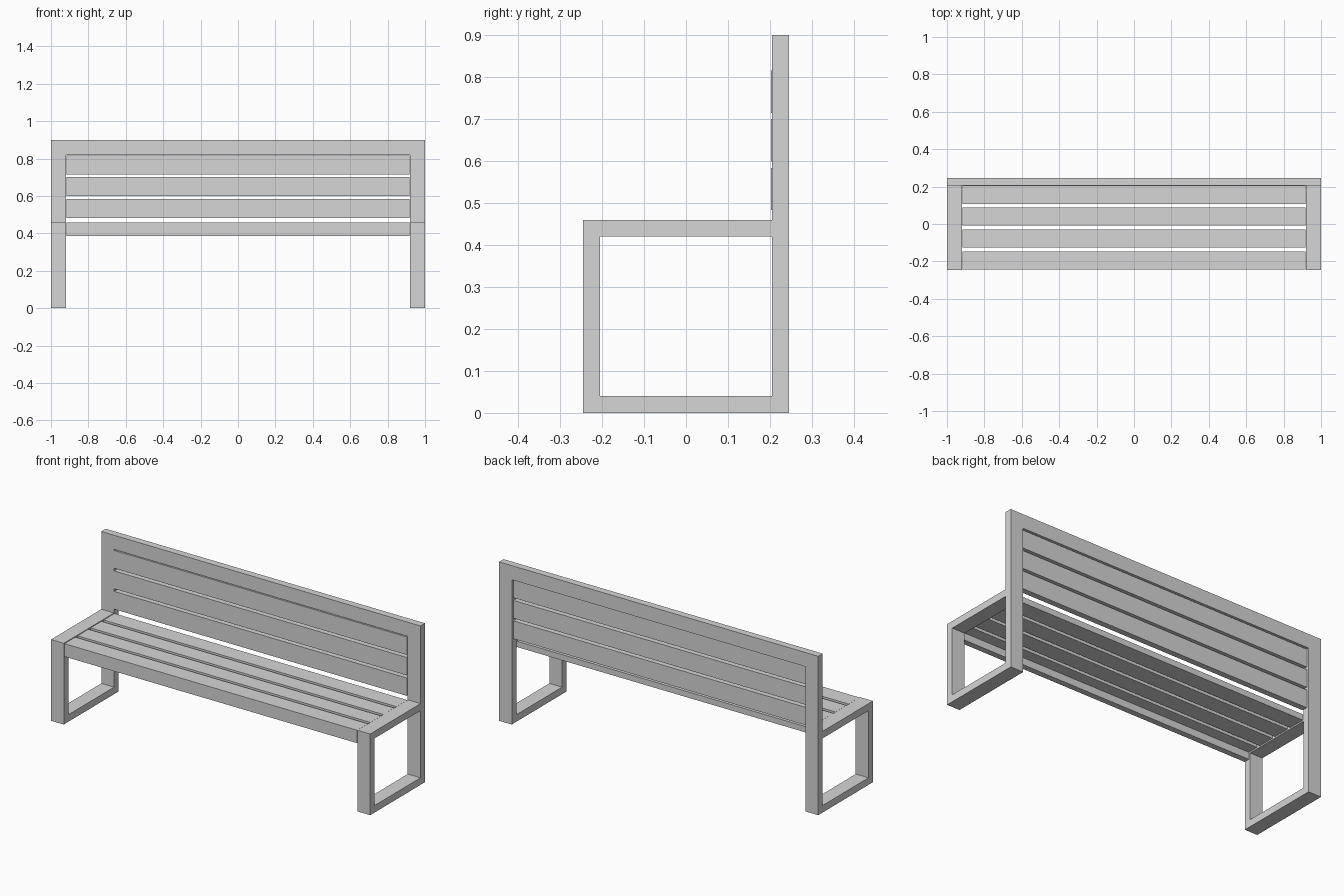
import bpy
import bmesh
from mathutils import Vector

cube = bpy.data.objects.get("Cube")
if cube:
    bpy.data.objects.remove(cube, do_unlink=True)

# Single pale grey finish
grey = bpy.data.materials.new("pale_grey")
grey.use_nodes = True
COLOUR = (0.67, 0.67, 0.67, 1)
grey.diffuse_color = COLOUR
grey.node_tree.nodes["Principled BSDF"].inputs["Base Color"].default_value = COLOUR

W, D, H = 1.0, 0.245, 0.9        # half width, half depth, height
POST, BAR = 0.08, 0.04           # post width, bar thickness
SEAT = 0.46                      # seat height
INNER = W - POST                 # inside face of the end frames
SLAT = INNER - 0.003             # half length of the slats, with a fine joint
BACK = D - BAR                   # front plane of the back frame


def prism(name, outline, push):
    """Extrude a closed flat outline along a vector."""
    bm = bmesh.new()
    face = bm.faces.new([bm.verts.new(p) for p in outline])
    ext = bmesh.ops.extrude_face_region(bm, geom=[face])
    moved = [v for v in ext["geom"] if isinstance(v, bmesh.types.BMVert)]
    bmesh.ops.translate(bm, verts=moved, vec=Vector(push))
    bmesh.ops.recalc_face_normals(bm, faces=bm.faces)
    mesh = bpy.data.meshes.new(name)
    bm.to_mesh(mesh)
    bm.free()
    mesh.materials.append(grey)
    obj = bpy.data.objects.new(name, mesh)
    bpy.context.collection.objects.link(obj)


def slat(name, y0, y1, z0, z1):
    """Board running between the two end frames."""
    outline = [(-SLAT, y0, z0), (-SLAT, y1, z0), (-SLAT, y1, z1), (-SLAT, y0, z1)]
    prism(name, outline, (2 * SLAT, 0, 0))


# Back frame: both rear posts and the top rail in one piece
RAIL = H - POST
arch = [(-W, 0), (-W, H), (W, H), (W, 0), (INNER, 0),
        (INNER, RAIL), (-INNER, RAIL), (-INNER, 0)]
prism("back_frame", [(x, BACK, z) for x, z in arch], (0, BAR, 0))

# End frames: foot bar, front leg and seat bar bent as one C shape
bend = [(BACK, 0), (-D, 0), (-D, SEAT), (BACK, SEAT), (BACK, SEAT - BAR),
        (-BACK, SEAT - BAR), (-BACK, BAR), (BACK, BAR)]
for side, x in (("right", -W), ("left", INNER)):
    prism(side + "_end_frame", [(x, y, z) for y, z in bend], (POST, 0, 0))

# Seat slats, set just below the end frames
for i in range(4):
    y = -0.243 + i * 0.117
    slat(f"seat_slat_{i + 1}", y, y + 0.097, SEAT - 0.035, SEAT - 0.002)

# Front apron under the first slat
slat("front_apron", -0.243, -0.21, 0.385, SEAT - 0.035)

# Back slats, slightly proud of the posts at the front
for i in range(3):
    z = 0.483 + i * 0.116
    slat(f"back_slat_{i + 1}", BACK - 0.003, BACK + 0.03, z, z + 0.101)
